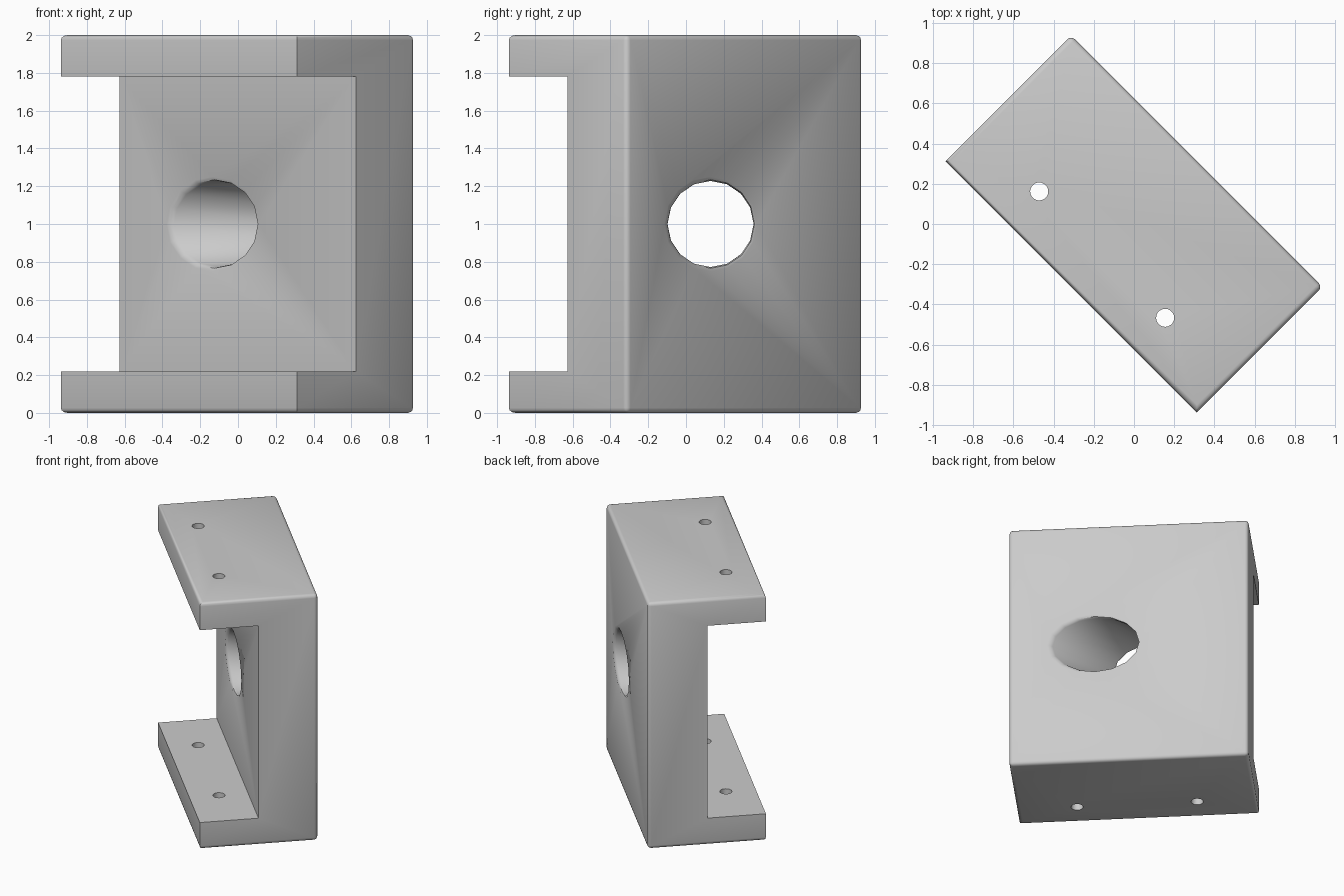
import bpy, bmesh, math
from mathutils import Matrix, Vector

cube = bpy.data.objects.get("Cube")
if cube:
    bpy.data.objects.remove(cube, do_unlink=True)

HALF_LEN, HALF_DEPTH, HEIGHT = 0.885, 0.442, 2.0
FLANGE, WEB_FACE, ROUND = 0.218, -0.003, 0.027
TURN = Matrix.Rotation(-math.pi / 4, 4, "Z")

grey = bpy.data.materials.new("light grey metal")
grey.use_nodes = True
colour = (0.6, 0.6, 0.6, 1)
grey.diffuse_color = colour
grey.node_tree.nodes["Principled BSDF"].inputs["Base Color"].default_value = colour


def make_object(name, bm):
    bmesh.ops.recalc_face_normals(bm, faces=bm.faces[:])
    mesh = bpy.data.meshes.new(name)
    bm.to_mesh(mesh)
    bm.free()
    mesh.materials.append(grey)
    obj = bpy.data.objects.new(name, mesh)
    bpy.context.collection.objects.link(obj)
    return obj


def cutter(name, sides, radius, depth, matrix):
    bm = bmesh.new()
    bmesh.ops.create_cone(bm, cap_ends=True, segments=sides, radius1=radius,
                          radius2=radius, depth=depth, matrix=matrix)
    obj = make_object(name, bm)
    obj.hide_render = True
    obj.hide_set(True)
    return obj


# C-shaped bracket: profile in the depth/height plane, extruded along its length
d, h, w = HALF_DEPTH, HEIGHT, WEB_FACE
profile = [(-d, 0), (d, 0), (d, h), (-d, h), (-d, h - FLANGE),
           (w, h - FLANGE), (w, FLANGE), (-d, FLANGE)]
bm = bmesh.new()
face = bm.faces.new([bm.verts.new((-HALF_LEN, y, z)) for y, z in profile])
swept = bmesh.ops.extrude_face_region(bm, geom=[face])["geom"]
bmesh.ops.translate(bm, vec=(2 * HALF_LEN, 0, 0),
                    verts=[g for g in swept if isinstance(g, bmesh.types.BMVert)])
bmesh.ops.recalc_face_normals(bm, faces=bm.faces[:])


# Round the outer edges and the web edges; the flange lips stay sharp
def is_rounded(edge):
    a, b = (v.co for v in edge.verts)
    inner = [abs(c.z - h / 2) < h / 2 - 0.01 for c in (a, b)]
    on_web = [abs(c.y - w) < 0.01 for c in (a, b)]
    if all(on_web):
        return True
    return not any(inner)


bmesh.ops.bevel(bm, geom=[e for e in bm.edges if is_rounded(e)], offset=ROUND,
                segments=3, profile=0.5, affect="EDGES", clamp_overlap=True)
bmesh.ops.transform(bm, matrix=TURN, verts=bm.verts[:])
bracket = make_object("bracket", bm)

# Angled shaft hole through the web and screw holes through both flanges
BORE, BORE_Y = 0.228, 0.13
cutters = [cutter("shaft_hole_cutter", 16, BORE, 3,
                  Matrix.Translation((0, BORE_Y, 1)) @ Matrix.Rotation(math.pi / 2, 4, "Y"))]
for x, y in ((-0.472, 0.162), (0.155, -0.467)):
    cutters.append(cutter("screw_hole_cutter", 20, 0.045, 3, Matrix.Translation((x, y, 1))))
for tool in cutters:
    mod = bracket.modifiers.new(tool.name, "BOOLEAN")
    mod.operation, mod.solver, mod.object = "DIFFERENCE", "EXACT", tool
bpy.context.view_layer.update()
cut = bpy.data.meshes.new_from_object(
    bracket.evaluated_get(bpy.context.evaluated_depsgraph_get()))
bracket.modifiers.clear()
bracket.data = cut
for tool in cutters:
    bpy.data.objects.remove(tool, do_unlink=True)

# Soften both rims of the shaft hole
bm = bmesh.new()
bm.from_mesh(cut)
normal = Vector((1, 1, 0)).normalized()


def on_rim(v):
    near = abs(math.hypot(v.co.y - BORE_Y, v.co.z - 1) - BORE) < 0.004
    depth = v.co.dot(normal)
    return near and min(abs(depth - d), abs(depth - w)) < 0.004


rims = [e for e in bm.edges if all(on_rim(v) for v in e.verts)
        and e.calc_length() < 0.2 and len(e.link_faces) == 2
        and e.calc_face_angle() > 0.3]
bmesh.ops.bevel(bm, geom=rims, offset=0.022, segments=2, profile=0.5,
                affect="EDGES", clamp_overlap=True)
bm.to_mesh(cut)
bm.free()
cut.materials.clear()
cut.materials.append(grey)

bpy.ops.object.select_all(action="DESELECT")
bracket.select_set(True)
bpy.context.view_layer.objects.active = bracket
bpy.ops.object.shade_smooth_by_angle(angle=math.radians(35))
